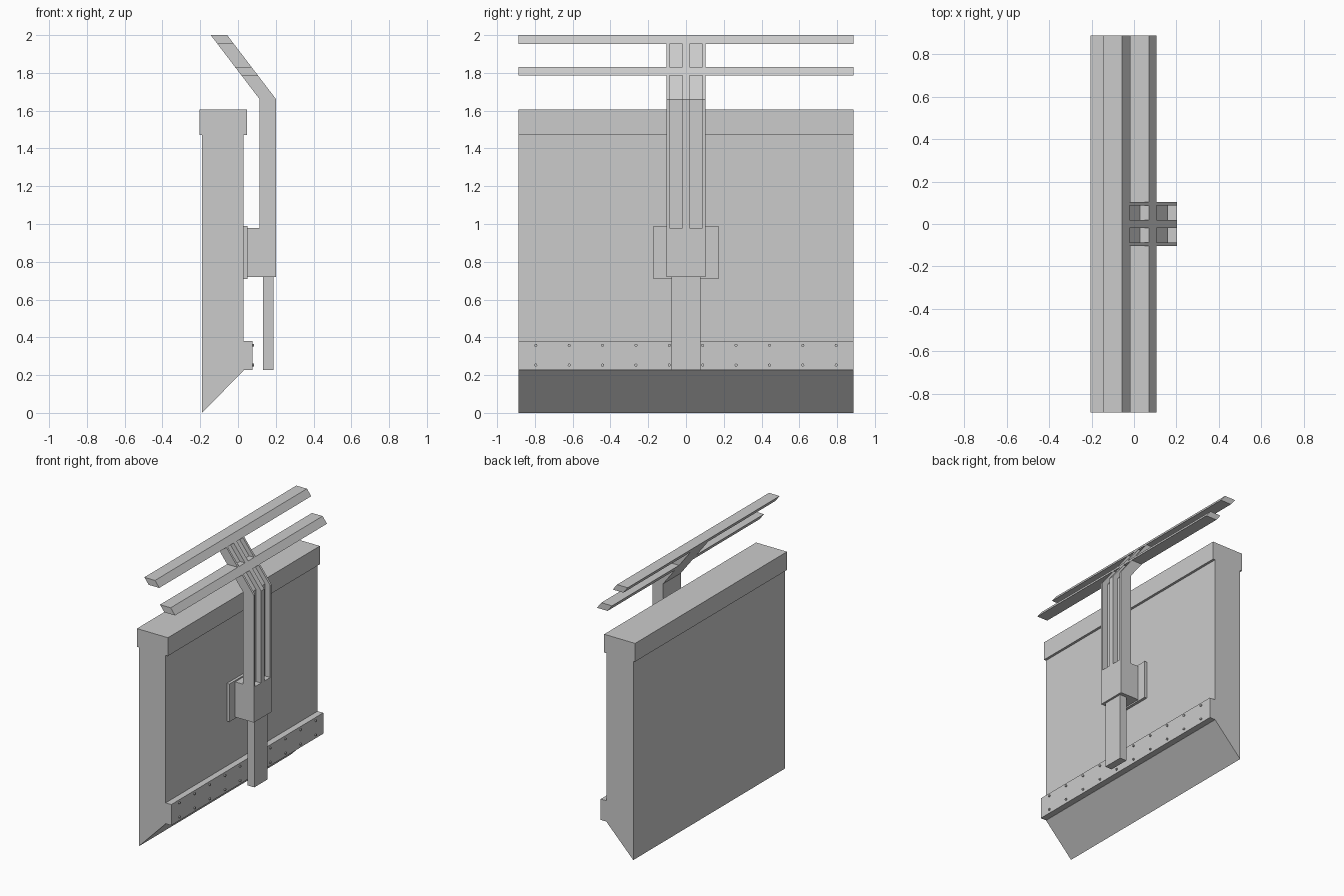
import bpy, bmesh, math
from mathutils import Matrix

if "Cube" in bpy.data.objects:
    bpy.data.objects.remove(bpy.data.objects["Cube"])

grey = bpy.data.materials.new("light_grey")
grey.diffuse_color = (0.6, 0.6, 0.6, 1)
grey.use_nodes = True
grey.node_tree.nodes["Principled BSDF"].inputs["Base Color"].default_value = grey.diffuse_color


def finish(name, bm):
    bmesh.ops.recalc_face_normals(bm, faces=bm.faces)
    me = bpy.data.meshes.new(name)
    bm.to_mesh(me)
    bm.free()
    me.materials.append(grey)
    ob = bpy.data.objects.new(name, me)
    bpy.context.collection.objects.link(ob)
    return ob


def extrude_y(name, profile, y0, y1):
    """Side profile in x/z, extruded from y0 to y1."""
    bm = bmesh.new()
    face = bm.faces.new([bm.verts.new((x, y0, z)) for x, z in profile])
    ext = bmesh.ops.extrude_face_region(bm, geom=[face])
    verts = [v for v in ext["geom"] if isinstance(v, bmesh.types.BMVert)]
    bmesh.ops.translate(bm, verts=verts, vec=(0, y1 - y0, 0))
    return finish(name, bm)


def box(name, x0, x1, half_y, z0, z1):
    return extrude_y(name, [(x0, z0), (x1, z0), (x1, z1), (x0, z1)], -half_y, half_y)


W = 0.887  # half width of the panel

# Panel with bevelled lower edge, top cap and bottom strip
extrude_y("panel", [(-0.19, 0), (0.03, 0.225), (0.03, 1.475), (-0.19, 1.475)], -W, W)
box("top_cap", -0.205, 0.048, W, 1.47, 1.605)
box("bottom_strip", 0.0295, 0.076, W, 0.226, 0.38)

# Two rows of bolts along the strip
bm = bmesh.new()
for z in (0.253, 0.358):
    for i in range(10):
        y = -0.795 + i * 1.59 / 9
        m = Matrix.Translation((0.079, y, z)) @ Matrix.Rotation(math.pi / 2, 4, "Y")
        bmesh.ops.create_cone(bm, cap_ends=True, segments=10, radius1=0.008,
                              radius2=0.008, depth=0.012, matrix=m)
finish("strip_bolts", bm)

# Bracket and lower post
box("mount_plate", 0.029, 0.05, 0.171, 0.71, 0.99)
box("mount_block", 0.049, 0.202, 0.104, 0.72, 0.98)
box("lower_post", 0.132, 0.187, 0.077, 0.227, 0.73)

# Bent upright: a thin web with three ribs
KINK, SLOPE = 1.66, -0.763


def bent(name, x0, x1, y0, y1):
    d = SLOPE * (2.0 - KINK)
    extrude_y(name, [(x0, 0.975), (x1, 0.975), (x1, KINK), (x1 + d, 2.0),
                     (x0 + d, 2.0), (x0, KINK)], y0, y1)


bent("upright_web", 0.115, 0.16, -0.095, 0.095)
for name, y, h in (("rib_left", -0.096, 0.008), ("rib_middle", 0, 0.0185),
                   ("rib_right", 0.096, 0.008)):
    bent(name, 0.115, 0.202, y - h, y + h)

# Slanted cross rails, cut to the slope of the upright
for name, z0, z1 in (("lower_rail", 1.785, 1.832), ("upper_rail", 1.954, 2.0)):
    a, b = SLOPE * (z0 - KINK), SLOPE * (z1 - KINK)
    extrude_y(name, [(0.115 + a, z0), (0.202 + a, z0), (0.202 + b, z1), (0.115 + b, z1)], -W, W)
